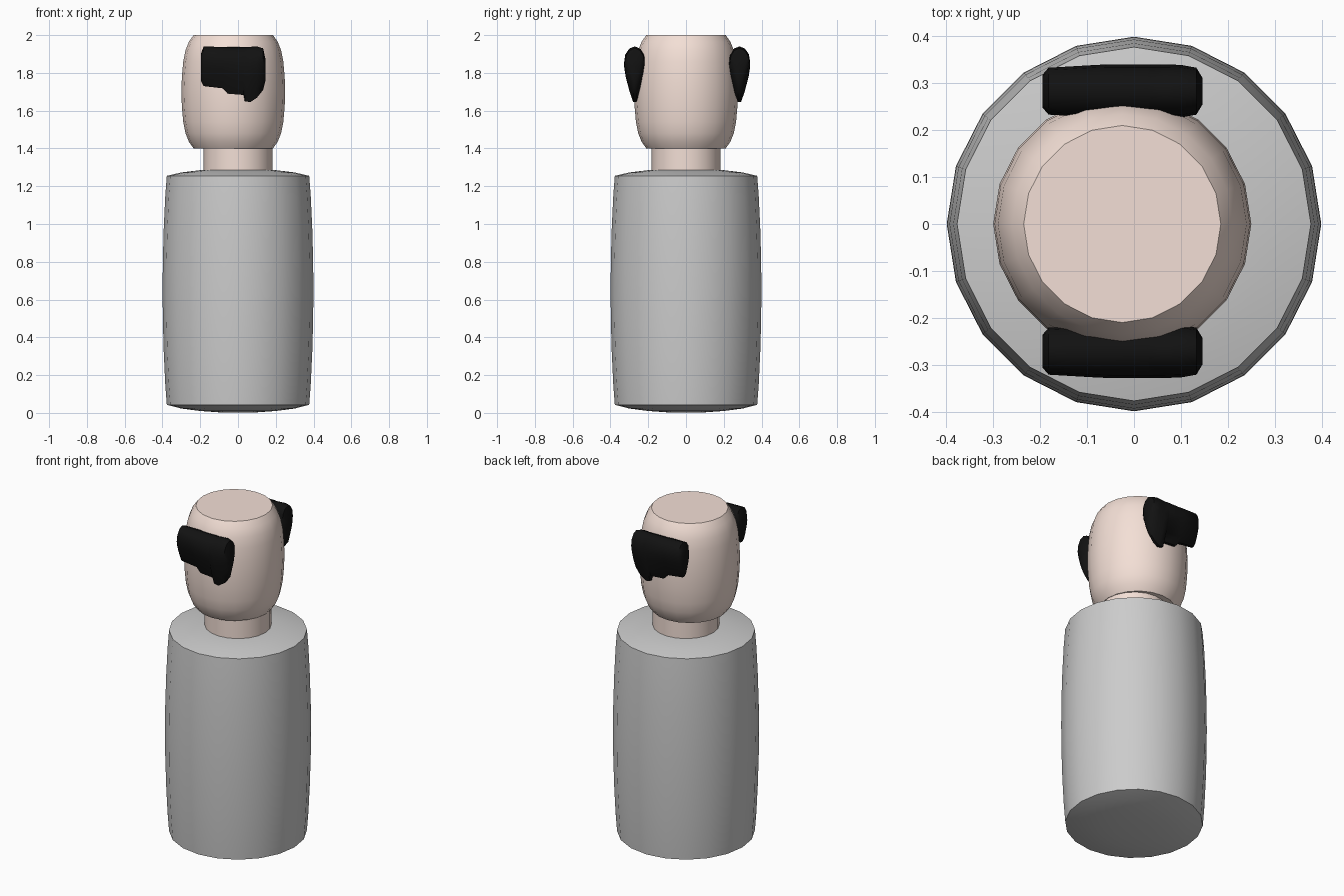
import bpy, bmesh, math

if "Cube" in bpy.data.objects:
    bpy.data.objects.remove(bpy.data.objects["Cube"])


def material(name, color):
    m = bpy.data.materials.new(name)
    m.diffuse_color = color
    m.use_nodes = True
    m.node_tree.nodes["Principled BSDF"].inputs["Base Color"].default_value = m.diffuse_color
    return m


skin = material("skin", (0.9, 0.74, 0.67, 1))
black = material("black", (0.006, 0.006, 0.006, 1))


def loft(name, rings, mat=None, angle=35):
    """Skin a list of closed rings of points and cap both ends."""
    bm = bmesh.new()
    loops = [[bm.verts.new(p) for p in ring] for ring in rings]
    n = len(loops[0])
    for a, b in zip(loops, loops[1:]):
        for i in range(n):
            j = (i + 1) % n
            bm.faces.new((a[i], a[j], b[j], b[i]))
    bm.faces.new(loops[0][::-1])
    bm.faces.new(loops[-1])
    bmesh.ops.recalc_face_normals(bm, faces=bm.faces[:])
    mesh = bpy.data.meshes.new(name)
    bm.to_mesh(mesh)
    bm.free()
    obj = bpy.data.objects.new(name, mesh)
    bpy.context.collection.objects.link(obj)
    if mat:
        mesh.materials.append(mat)
    bpy.ops.object.select_all(action='DESELECT')
    obj.select_set(True)
    bpy.context.view_layer.objects.active = obj
    bpy.ops.object.shade_smooth_by_angle(angle=math.radians(angle))
    return obj


def lathe(name, profile, x=0, mat=None, sides=20):
    turn = [2 * math.pi * i / sides for i in range(sides)]
    return loft(name, [[(x + r * math.cos(t), r * math.sin(t), z) for t in turn]
                       for r, z in profile], mat)


# Body: barrel with slightly domed ends
lathe("body", [(0.1, 0.003), (0.2, 0.01), (0.3, 0.023), (0.377, 0.043),
               (0.385, 0.15), (0.393, 0.32), (0.398, 0.5), (0.399, 0.65),
               (0.398, 0.8), (0.393, 0.98), (0.385, 1.15), (0.377, 1.255),
               (0.3, 1.273), (0.2, 1.285), (0.1, 1.29)])

# Neck
lathe("neck", [(0.182, 1.27), (0.182, 1.41)], mat=skin)

# Head: rounded drum with flat ends
lathe("head", [(0.21, 1.4), (0.235, 1.435), (0.253, 1.48), (0.265, 1.54),
               (0.272, 1.62), (0.275, 1.7), (0.272, 1.78), (0.265, 1.86),
               (0.253, 1.92), (0.235, 1.965), (0.21, 2.0)], x=-0.025, mat=skin)

# Ear pads: teardrop section swept along x with a ragged lower edge
# teardrop points: (side, height fraction from bottom to top)
drop = [(0, 1), (0.55, 0.95), (0.9, 0.82), (1, 0.65), (0.85, 0.46),
        (0.5, 0.2), (0.15, 0)]
outline = drop + [(-s, h) for s, h in drop[:0:-1]]
# section: x, top, bottom, half thickness
sections = [(-0.195, 1.905, 1.755, 0.035), (-0.182, 1.94, 1.73, 0.05),
            (-0.08, 1.937, 1.718, 0.056), (-0.055, 1.936, 1.69, 0.057),
            (0.03, 1.936, 1.683, 0.057), (0.036, 1.936, 1.65, 0.057),
            (0.065, 1.938, 1.645, 0.057), (0.1, 1.94, 1.668, 0.056),
            (0.133, 1.93, 1.71, 0.05), (0.146, 1.87, 1.76, 0.028)]
for side, name, yc in ((-1, "front_ear_pad", -0.271), (1, "back_ear_pad", 0.283)):
    loft(name, [[(x, yc + side * s * half, bot + h * (top - bot))
                 for s, h in outline] for x, top, bot, half in sections], black, 50)
